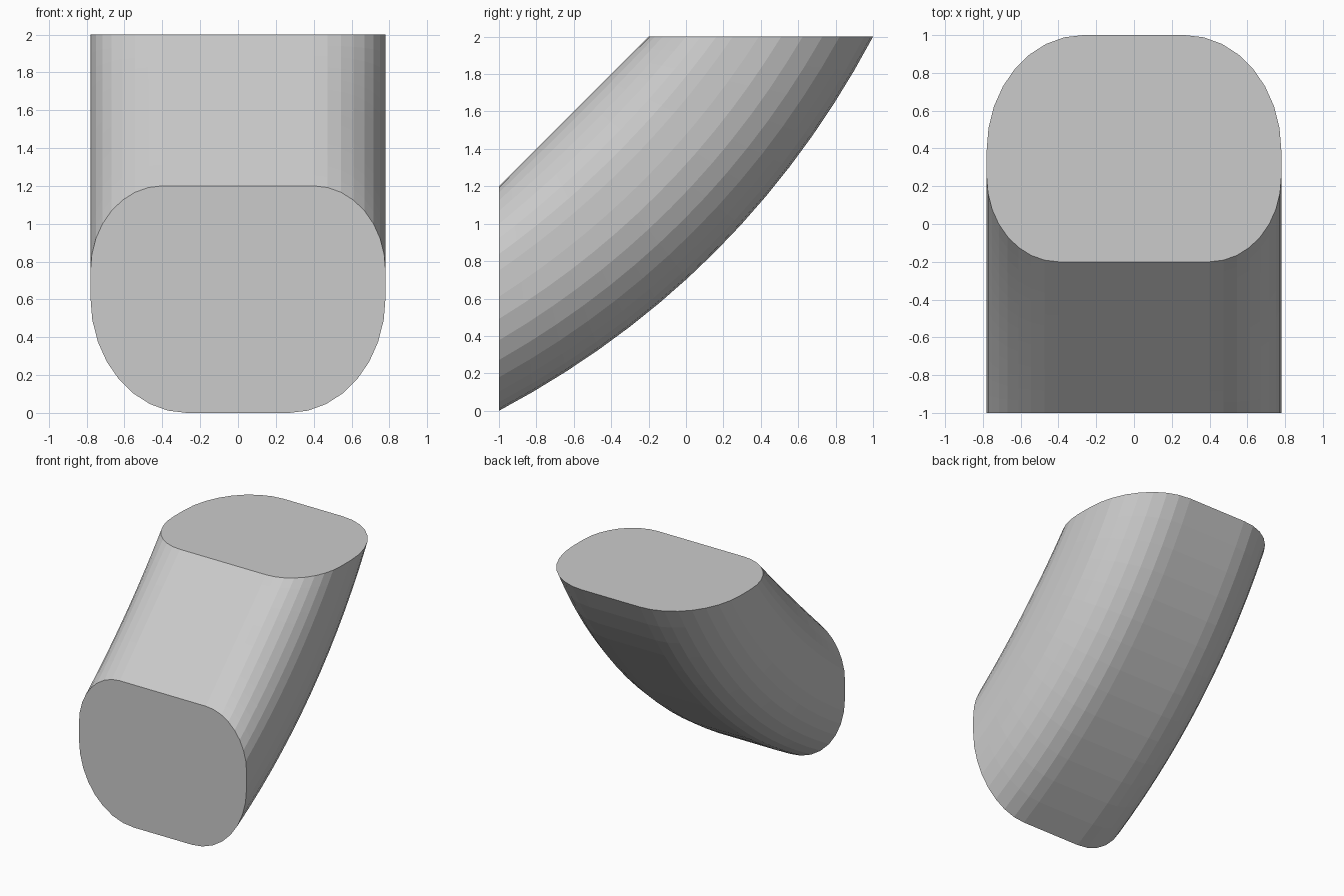
import bpy
import bmesh
from math import sin, cos, pi

if "Cube" in bpy.data.objects:
    bpy.data.objects.remove(bpy.data.objects["Cube"])

PATH_STEPS = 14
CORNER_STEPS = 8


def corner(cx, cz, rx, rz, a0, a1):
    """Points along a quarter ellipse."""
    return [(cx + rx * cos(a0 + (a1 - a0) * i / CORNER_STEPS),
             cz + rz * sin(a0 + (a1 - a0) * i / CORNER_STEPS))
            for i in range(CORNER_STEPS + 1)]


# Rounded front outline: tight corners on top, wide ones below, mirrored in x
right = (corner(0.27, 0.61, 0.51, 0.61, -pi / 2, 0)
         + corner(0.40, 0.75, 0.38, 0.45, 0, pi / 2))
outline = right + [(-x, z) for x, z in reversed(right)]


def ring(t):
    """Outline swept from the front face (t=0) to the top face (t=1).
    The inner edge stays straight, the outer edge bows outwards."""
    points = []
    for x, z in outline:
        v = 2 - z
        c = 0.4 + (v - 0.8) * 0.755
        along = 2 * t * (1 - t) * c
        points.append((x, -1 + along + t * t * v, 2 - along - (1 - t) ** 2 * v))
    return points


# Curved body with flat end caps
bm = bmesh.new()
rings = [[bm.verts.new(p) for p in ring(i / PATH_STEPS)]
         for i in range(PATH_STEPS + 1)]
n = len(outline)
for a, b in zip(rings, rings[1:]):
    for i in range(n):
        j = (i + 1) % n
        bm.faces.new((a[i], a[j], b[j], b[i]))
bm.faces.new(rings[0])
bm.faces.new(rings[-1])
bmesh.ops.recalc_face_normals(bm, faces=bm.faces)

mesh = bpy.data.meshes.new("curved_body")
bm.to_mesh(mesh)
bm.free()
body = bpy.data.objects.new("curved_body", mesh)
bpy.context.collection.objects.link(body)
